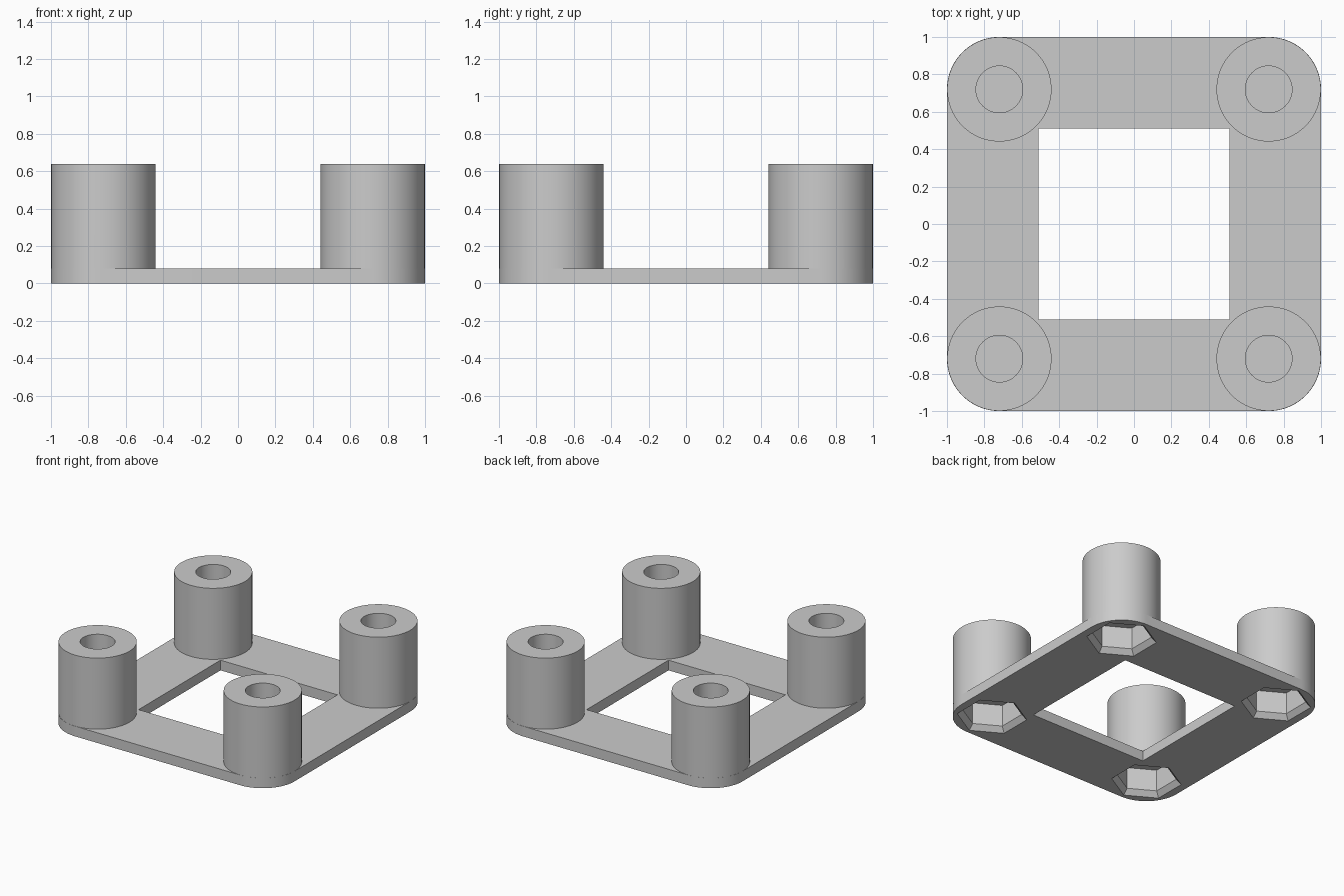
import bpy, bmesh, math

cube = bpy.data.objects.get("Cube")
if cube:
    bpy.data.objects.remove(cube, do_unlink=True)

# Main dimensions
OUTER, WINDOW = 1.0, 0.51
PLATE_T, BOSS_H = 0.08, 0.64
CORNER_R = 0.28
CENTRE = OUTER - CORNER_R
HOLE_R = 0.125
NUT_R, MOUTH_R = 0.215, 0.252
NUT_DEPTH, CHAMFER, WEB = 0.21, 0.04, 0.02
SIDES = 96

grey = bpy.data.materials.new("light grey plastic")
grey.use_nodes = True
colour = (0.6, 0.6, 0.6, 1)
grey.diffuse_color = colour
grey.node_tree.nodes["Principled BSDF"].inputs["Base Color"].default_value = colour


def loft(name, rings):
    """Closed solid through stacked rings of equal point count."""
    bm = bmesh.new()
    loops = [[bm.verts.new(p) for p in ring] for ring in rings]
    n = len(loops[0])
    for low, high in zip(loops, loops[1:]):
        for i in range(n):
            j = (i + 1) % n
            bm.faces.new((low[i], low[j], high[j], high[i]))
    bm.faces.new(loops[0][::-1])
    bm.faces.new(loops[-1])
    mesh = bpy.data.meshes.new(name)
    bm.to_mesh(mesh)
    bm.free()
    mesh.materials.append(grey)
    obj = bpy.data.objects.new(name, mesh)
    bpy.context.collection.objects.link(obj)
    return obj


def ring(cx, cy, r, z, n, turn=0.0):
    angles = [turn + math.tau * i / n for i in range(n)]
    return [(cx + r * math.cos(a), cy + r * math.sin(a), z) for a in angles]


def rounded_square(z):
    pts = []
    quarter = SIDES // 4
    for k, (sx, sy) in enumerate([(1, 1), (-1, 1), (-1, -1), (1, -1)]):
        for i in range(quarter + 1):
            a = math.pi / 2 * (k + i / quarter)
            pts.append((sx * CENTRE + CORNER_R * math.cos(a),
                        sy * CENTRE + CORNER_R * math.sin(a), z))
    return pts


def combine(target, tool, operation):
    mod = target.modifiers.new(operation.lower(), "BOOLEAN")
    mod.operation, mod.solver, mod.object = operation, "EXACT", tool
    bpy.context.view_layer.objects.active = target
    bpy.ops.object.modifier_apply(modifier=mod.name)
    bpy.data.objects.remove(tool, do_unlink=True)


# Rounded base plate with a square window
frame = loft("standoff_frame", [rounded_square(0), rounded_square(PLATE_T)])
half = WINDOW * math.sqrt(2)
window = loft("window_cutter", [ring(0, 0, half, z, 4, math.pi / 4) for z in (-0.1, 0.2)])
combine(frame, window, "DIFFERENCE")

for x in (-CENTRE, CENTRE):
    for y in (-CENTRE, CENTRE):
        # Round boss on each corner, a hair inside the plate edge
        boss = loft("corner_boss", [ring(x, y, CORNER_R - 0.001, z, SIDES)
                                    for z in (PLATE_T / 2, BOSS_H)])
        combine(frame, boss, "UNION")
        # Blind screw hole from above
        hole = loft("hole_cutter", [ring(x, y, HOLE_R, z, SIDES // 2)
                                    for z in (NUT_DEPTH + WEB, BOSS_H + 0.1)])
        combine(frame, hole, "DIFFERENCE")
        # Hexagonal nut pocket from below with a flared mouth
        flare = MOUTH_R + (MOUTH_R - NUT_R) / 2
        steps = [(flare, -CHAMFER / 2), (NUT_R, CHAMFER), (NUT_R, NUT_DEPTH)]
        pocket = loft("nut_pocket_cutter",
                      [ring(x, y, r, z, 6, math.pi / 6) for r, z in steps])
        combine(frame, pocket, "DIFFERENCE")

# Smooth round walls, sharp edges elsewhere
bpy.ops.object.select_all(action="DESELECT")
frame.select_set(True)
bpy.context.view_layer.objects.active = frame
bpy.ops.object.shade_smooth_by_angle(angle=math.radians(25))
